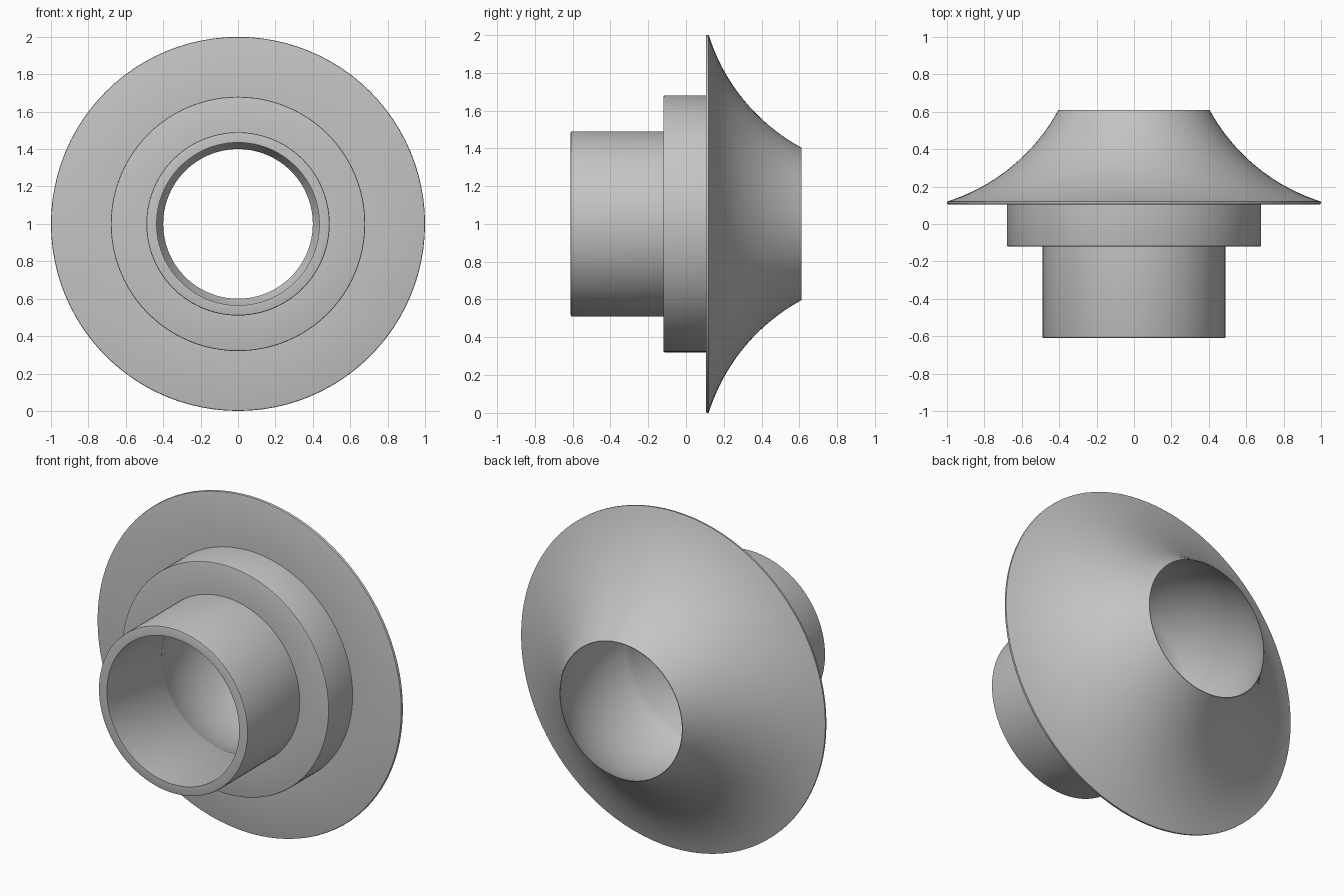
import bpy, bmesh, math
from mathutils import Vector, Matrix

cube = bpy.data.objects.get("Cube")
if cube:
    bpy.data.objects.remove(cube, do_unlink=True)

grey = bpy.data.materials.new("plain_grey")
grey.use_nodes = True
colour = (0.55, 0.55, 0.55, 1)
grey.diffuse_color = colour
grey.node_tree.nodes["Principled BSDF"].inputs["Base Color"].default_value = colour

SIDES = 96
SOFT = 0.008  # width of the softened edges


def arc(start, end, sag, steps=20):
    """Circular arc between two (radius, y) points, bulging to the left of travel."""
    a, b = Vector(start), Vector(end)
    chord = b - a
    side = Vector((-chord.y, chord.x)).normalized()
    radius = (chord.length ** 2 / 4 + sag ** 2) / (2 * abs(sag))
    half = math.asin(chord.length / 2 / radius)
    sign = math.copysign(1, sag)
    centre = (a + b) / 2 + side * (sag - sign * radius)
    points = []
    for i in range(steps + 1):
        t = half * (2 * i / steps - 1)
        points.append(centre + chord.normalized() * radius * math.sin(t)
                      + side * sign * radius * math.cos(t))
    return points


def soft_corner(before, corner, after):
    """Round one convex profile corner."""
    c = Vector(corner)
    p = c + (Vector(before) - c).normalized() * SOFT
    q = c + (Vector(after) - c).normalized() * SOFT
    return [p, p * 0.25 + c * 0.5 + q * 0.25, q]


def lathe(name, profile):
    """Revolve a closed (radius, y) profile around the y axis."""
    bm = bmesh.new()
    verts = [bm.verts.new((p[0], p[1], 0)) for p in profile]
    edges = [bm.edges.new((v, verts[i - 1])) for i, v in enumerate(verts)]
    bmesh.ops.spin(bm, geom=verts + edges, cent=(0, 0, 0), axis=(0, 1, 0),
                   angle=math.tau, steps=SIDES, use_merge=True)
    bmesh.ops.remove_doubles(bm, verts=bm.verts, dist=0.00001)
    bmesh.ops.recalc_face_normals(bm, faces=bm.faces)
    mesh = bpy.data.meshes.new(name)
    bm.to_mesh(mesh)
    bm.free()
    mesh.transform(Matrix.Translation((0, 0, 1)))
    mesh.materials.append(grey)
    obj = bpy.data.objects.new(name, mesh)
    bpy.context.collection.objects.link(obj)
    bpy.ops.object.select_all(action="DESELECT")
    obj.select_set(True)
    bpy.context.view_layer.objects.active = obj
    bpy.ops.object.shade_smooth_by_angle(angle=math.radians(30))
    return obj


FRONT, STEP, FLANGE, BACK = -0.61, -0.12, 0.105, 0.61
BORE, TUBE, COLLAR, MOUTH = 0.435, 0.49, 0.68, 0.40

# Front tube and stepped collar
profile = [Vector((BORE, FRONT))]
profile += soft_corner((BORE, FRONT), (TUBE, FRONT), (TUBE, STEP))
profile += [Vector((TUBE, STEP))]
profile += soft_corner((TUBE, STEP), (COLLAR, STEP), (COLLAR, FLANGE))
profile += [Vector((COLLAR, FLANGE))]

# Thin flange rim and concave flare towards the back
profile += soft_corner((COLLAR, FLANGE), (1, FLANGE), (1, BACK))
profile += arc((1, 0.12), (MOUTH + 0.004, BACK), 0.075)

# Bulging inner chamber, then the straight bore back to the front
profile += arc((MOUTH, BACK), (BORE, -0.1), 0.085)

lathe("flared_collar", profile)
